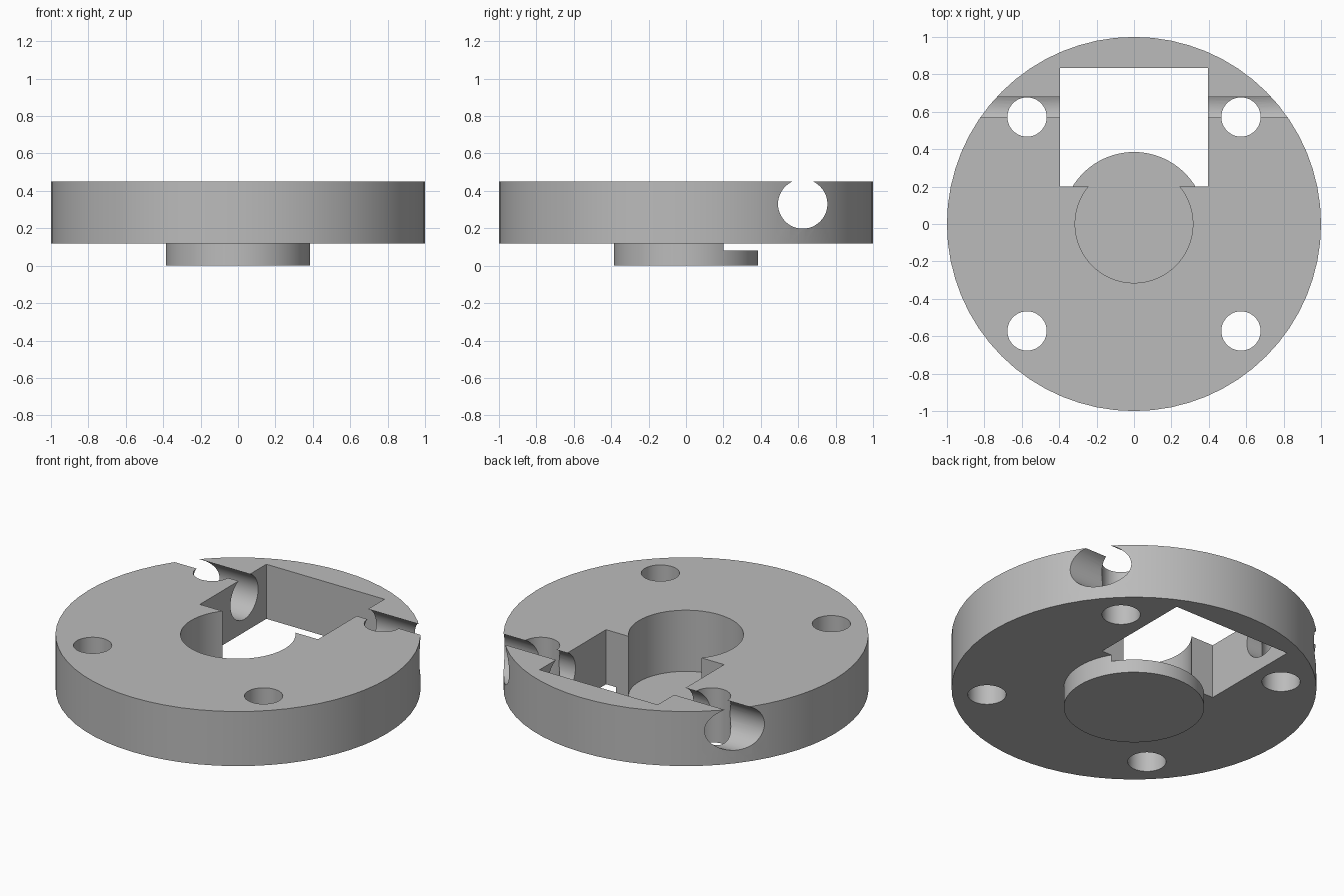
import bpy
from math import pi

cube = bpy.data.objects.get("Cube")
if cube:
    bpy.data.objects.remove(cube, do_unlink=True)

# Material
grey = bpy.data.materials.new("plain grey")
grey.use_nodes = True
colour = (0.5, 0.5, 0.5, 1)
grey.diffuse_color = colour
grey.node_tree.nodes["Principled BSDF"].inputs["Base Color"].default_value = colour

TOP, DISC_BASE, FLOOR = 0.45, 0.12, 0.08


def cylinder(name, radius, z0, z1, x=0, y=0, sides=64):
    bpy.ops.mesh.primitive_cylinder_add(vertices=sides, radius=radius, depth=z1 - z0,
                                        location=(x, y, (z0 + z1) / 2))
    ob = bpy.context.object
    ob.name = name
    ob.data.materials.append(grey)
    return ob


def combine(target, tool, operation):
    """Apply a boolean and discard the tool object."""
    tool.hide_render = True
    mod = target.modifiers.new(tool.name, "BOOLEAN")
    mod.operation, mod.solver, mod.object = operation, "EXACT", tool
    bpy.context.view_layer.objects.active = target
    bpy.ops.object.modifier_apply(modifier=mod.name)
    bpy.data.objects.remove(tool, do_unlink=True)


# Disc with the round boss beneath it
flange = cylinder("flange_disc", 1, DISC_BASE, TOP)
combine(flange, cylinder("boss", 0.385, 0, DISC_BASE + 0.05), "UNION")

# Central blind bore
combine(flange, cylinder("bore", 0.315, FLOOR, 1), "DIFFERENCE")

# Rectangular window, which also steps down the back of the boss
bpy.ops.mesh.primitive_cube_add(size=1, location=(0, 0.5175, (FLOOR + 1) / 2))
window = bpy.context.object
window.name = "window"
window.scale = (0.79, 0.635, 1 - FLOOR)
window.data.materials.append(grey)
combine(flange, window, "DIFFERENCE")

# Four bolt holes
for sx in (-1, 1):
    for sy in (-1, 1):
        combine(flange, cylinder("bolt_hole", 0.105, -1, 1, sx * 0.572, sy * 0.572, 48), "DIFFERENCE")

# Cross bore that breaks through the top face
cross = cylinder("cross_bore", 0.132, -1.2, 1.2, sides=48)
cross.rotation_euler.y = pi / 2
cross.location = (0, 0.624, 0.33)
combine(flange, cross, "DIFFERENCE")

# Smooth round walls, sharp rims
bpy.ops.object.select_all(action="DESELECT")
flange.select_set(True)
bpy.context.view_layer.objects.active = flange
bpy.ops.object.shade_smooth_by_angle(angle=pi / 6)
